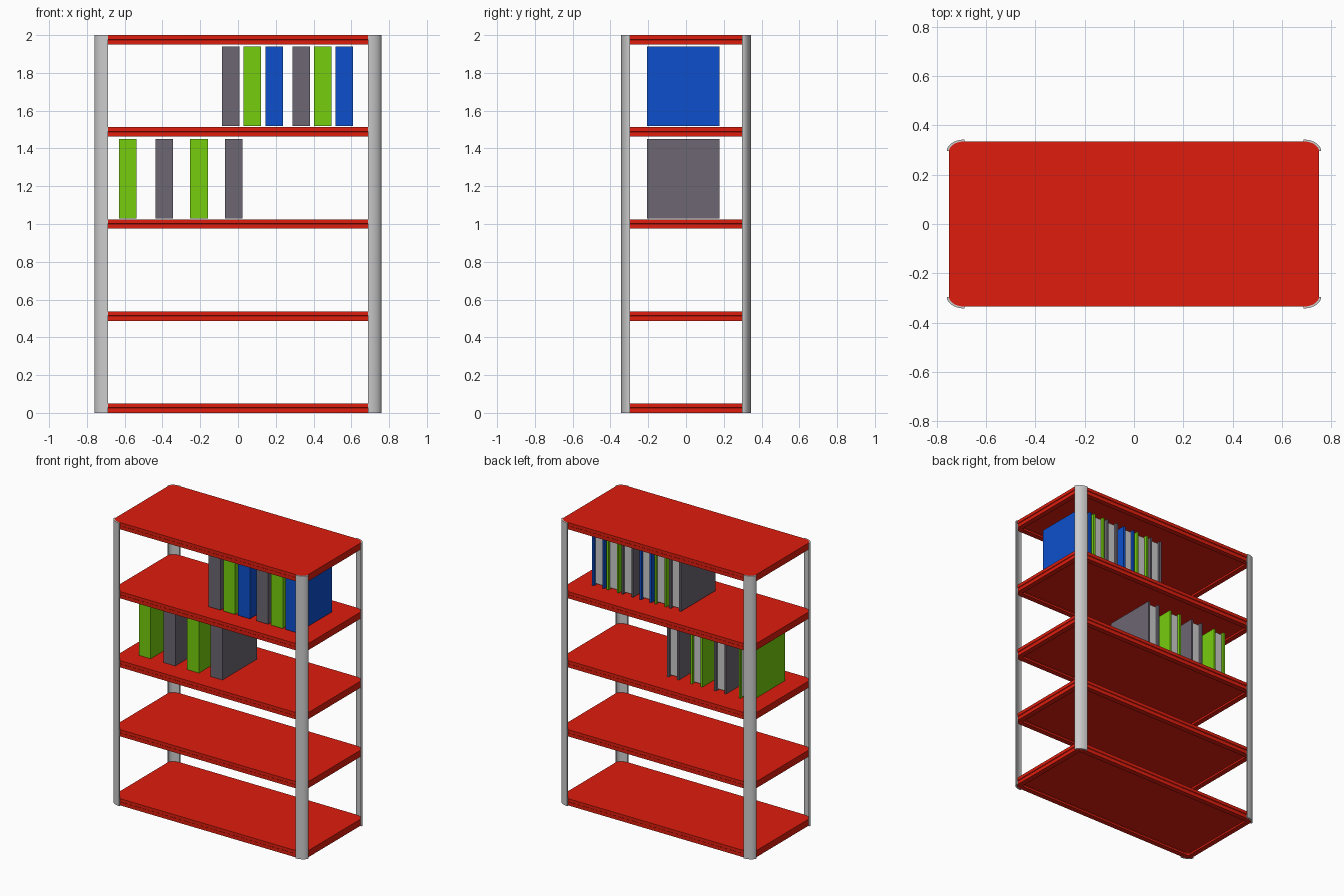
import bpy, bmesh, math

if "Cube" in bpy.data.objects:
    bpy.data.objects.remove(bpy.data.objects["Cube"])


def material(name, rgb):
    m = bpy.data.materials.new(name)
    m.diffuse_color = (*rgb, 1)
    m.use_nodes = True
    m.node_tree.nodes["Principled BSDF"].inputs["Base Color"].default_value = m.diffuse_color
    return m


RED = material("red", (0.74, 0.012, 0.004))
BLUE = material("blue", (0.004, 0.08, 0.61))
GREEN = material("green", (0.18, 0.61, 0.004))
SLATE = material("slate", (0.15, 0.133, 0.17))


def finish(bm, name, mat=None, smooth=False):
    bmesh.ops.recalc_face_normals(bm, faces=bm.faces[:])
    me = bpy.data.meshes.new(name)
    bm.to_mesh(me)
    bm.free()
    ob = bpy.data.objects.new(name, me)
    bpy.context.collection.objects.link(ob)
    if mat:
        me.materials.append(mat)
    if smooth:
        bpy.ops.object.select_all(action='DESELECT')
        ob.select_set(True)
        bpy.context.view_layer.objects.active = ob
        bpy.ops.object.shade_smooth_by_angle(angle=math.radians(35))
    return ob


def rounded_rect(inset, n=8):
    """Outline of a shelf, with elliptical corners, moved in by inset."""
    hx, hy = 0.752 - inset, 0.335 - inset
    rx, ry = max(0.062 - inset, 0.01), max(0.042 - inset, 0.008)
    pts = []
    for q, (sx, sy) in enumerate(((1, 1), (-1, 1), (-1, -1), (1, -1))):
        for i in range(n + 1):
            a = math.pi / 2 * (q + i / n)
            pts.append((sx * (hx - rx) + rx * math.cos(a),
                        sy * (hy - ry) + ry * math.sin(a)))
    return pts


def shelf(name, top):
    # pressed tray: slab edge, skirt, inward flange, hollow underside
    profile = [(0, 0), (0, -0.022), (0.004, -0.025), (0.004, -0.05),
               (0.04, -0.05), (0.04, -0.036), (0.014, -0.036), (0.014, -0.012)]
    bm = bmesh.new()
    rings = [[bm.verts.new((x, y, top + dz)) for x, y in rounded_rect(d)]
             for d, dz in profile]
    for a, b in zip(rings, rings[1:]):
        for i in range(len(a)):
            j = (i + 1) % len(a)
            bm.faces.new((a[i], a[j], b[j], b[i]))
    bm.faces.new(rings[0])
    bm.faces.new(rings[-1])
    finish(bm, name, RED, True)


def post(name, sx, sy, n=12):
    # thin curved corner strip, extruded to full height
    arcs = []
    for t in (0, 0.011):
        arcs.append([(sx * (0.688 + (0.072 - t) * math.cos(a)),
                      sy * (0.296 + (0.047 - t) * math.sin(a)))
                     for a in (math.pi / 2 * i / n for i in range(n + 1))])
    outline = arcs[0] + arcs[1][::-1]
    bm = bmesh.new()
    face = bm.faces.new([bm.verts.new((x, y, 0)) for x, y in outline])
    ext = bmesh.ops.extrude_face_region(bm, geom=[face])
    for v in ext["geom"]:
        if isinstance(v, bmesh.types.BMVert):
            v.co.z = 2.0
    finish(bm, name, None, True)


def prism(name, outline, z0, z1, mat=None):
    bm = bmesh.new()
    face = bm.faces.new([bm.verts.new((x, y, z0)) for x, y in outline])
    ext = bmesh.ops.extrude_face_region(bm, geom=[face])
    for v in ext["geom"]:
        if isinstance(v, bmesh.types.BMVert):
            v.co.z = z1
    finish(bm, name, mat)


def book(name, x, z, mat, w=0.093, h=0.422, t=0.014):
    y0, y1 = -0.207, 0.178
    # U-shaped cover with the spine at the front
    prism(name + "_cover", [(x, y0), (x + w, y0), (x + w, y1), (x + w - t, y1),
                            (x + w - t, y0 + t), (x + t, y0 + t), (x + t, y1), (x, y1)],
          z, z + h, mat)
    # page block, slightly recessed
    xa, xb, ya, yb = x + t, x + w - t, y0 + t, y1 - 0.018
    prism(name + "_pages", [(xa, ya), (xb, ya), (xb, yb), (xa, yb)],
          z + 0.01, z + h - 0.01)


# shelves
tops = [0.05 + 0.4875 * i for i in range(5)]
for i, top in enumerate(tops):
    shelf(f"shelf_{i + 1}", top)

# corner posts
for sx, side in ((-1, "left"), (1, "right")):
    for sy, end in ((-1, "front"), (1, "back")):
        post(f"{end}_{side}_post", sx, sy)

# books on the two upper levels
for i, x in enumerate((-0.085, 0.03, 0.145, 0.288, 0.402, 0.515)):
    book(f"upper_book_{i + 1}", x, 1.518, (SLATE, GREEN, BLUE)[i % 3])
for i, x in enumerate((-0.63, -0.438, -0.253, -0.069)):
    book(f"lower_book_{i + 1}", x, 1.029, (GREEN, SLATE)[i % 2])
